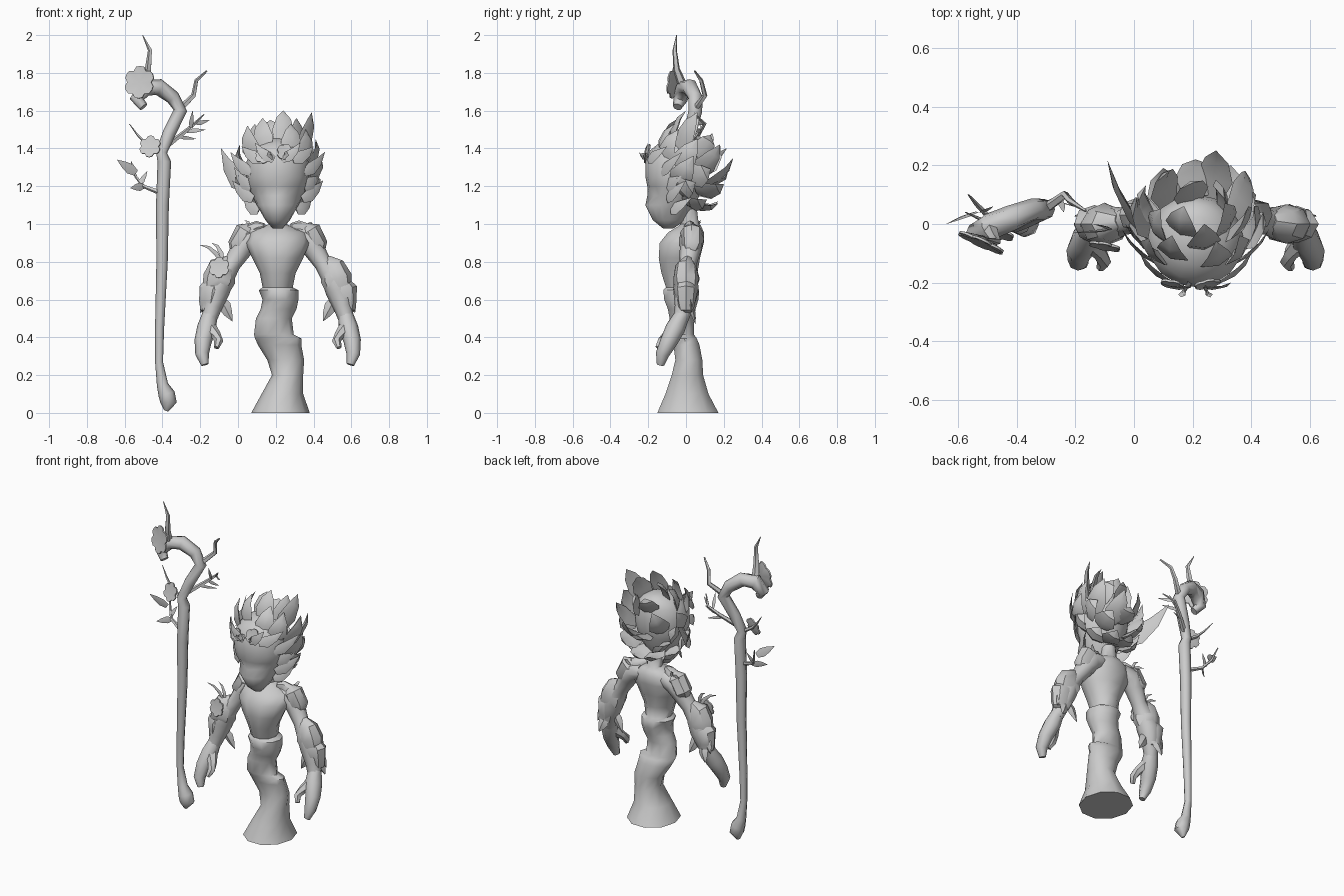
import bpy, bmesh, math, random
from mathutils import Vector as V

random.seed(4)
CX = 0.21  # centre line of the figure
mat = bpy.data.materials.new("bark grey")
mat.diffuse_color = (0.6, 0.6, 0.6, 1)


def finish(name, bm, angle=50):
    bmesh.ops.recalc_face_normals(bm, faces=bm.faces)
    me = bpy.data.meshes.new(name)
    bm.to_mesh(me)
    bm.free()
    ob = bpy.data.objects.new(name, me)
    bpy.context.collection.objects.link(ob)
    me.materials.append(mat)
    bpy.ops.object.select_all(action='DESELECT')
    ob.select_set(True)
    bpy.context.view_layer.objects.active = ob
    bpy.ops.object.shade_smooth_by_angle(angle=math.radians(angle))
    return ob


def bridge(bm, rings):
    for a, b in zip(rings, rings[1:]):
        n = len(a)
        for i in range(n):
            bm.faces.new((a[i], a[(i + 1) % n], b[(i + 1) % n], b[i]))
    bm.faces.new(rings[0])
    bm.faces.new(rings[-1])


def stack(name, rows, sides):
    """Horizontal rings: z, x min, x max, y min, y max."""
    bm, rings = bmesh.new(), []
    for z, x0, x1, y0, y1 in rows:
        rings.append([bm.verts.new(((x0 + x1) / 2 + (x1 - x0) / 2 * math.cos(t),
                                    (y0 + y1) / 2 + (y1 - y0) / 2 * math.sin(t), z))
                      for t in (2 * math.pi * i / sides for i in range(sides))])
    bridge(bm, rings)
    return finish(name, bm)


def add_tube(bm, pts, sides=7, flat=1.0, ref=(0, 1, 0), rough=0):
    """Rings across a path of x, y, z, radius; ref is the thin direction."""
    P, rings = [V(p[:3]) for p in pts], []
    for i, p in enumerate(pts):
        t = (P[min(i + 1, len(P) - 1)] - P[max(i - 1, 0)]).normalized()
        a = t.cross(V(ref)).normalized()
        b = t.cross(a)
        rings.append([bm.verts.new(P[i] + p[3] * random.uniform(1 - rough, 1 + rough)
                                   * (a * math.cos(w) + b * math.sin(w) * flat))
                      for w in (2 * math.pi * k / sides for k in range(sides))])
    bridge(bm, rings)


def tube(name, pts, sides=7, flat=1.0, ref=(0, 1, 0)):
    bm = bmesh.new()
    add_tube(bm, pts, sides, flat, ref)
    return finish(name, bm)


def add_leaf(bm, base, tip, width, bend=(0, 0, 0), ref=(0, 1, 0), flat=0.15):
    b, t, k = V(base), V(tip), V(bend)
    pts = [(*(b.lerp(t, f) + k * 4 * f * (1 - f)), width * w)
           for f, w in ((0, .6), (.3, 1), (.65, .65), (1, .02))]
    add_tube(bm, pts, 4, flat, ref)


def flower(name, centre, normal, r, petals=6):
    """Shallow cup with a scalloped rim."""
    bm, n = bmesh.new(), V(normal).normalized()
    a = n.cross(V((0, 0, 1))).normalized()
    b = n.cross(a)
    c = V(centre)
    fronts, backs = [], []
    for i in range(petals * 4):
        w = 2 * math.pi * i / (petals * 4)
        rr = r * (.82, 1, 1.02, 1)[i % 4]
        p = c + rr * (a * math.cos(w) + b * math.sin(w)) + n * r * .1
        fronts.append(bm.verts.new(p))
        backs.append(bm.verts.new(p - n * .008))
    f0, b0 = bm.verts.new(c), bm.verts.new(c - n * r * .25)
    for i in range(len(fronts)):
        j = (i + 1) % len(fronts)
        bm.faces.new((fronts[i], fronts[j], f0))
        bm.faces.new((backs[j], backs[i], b0))
        bm.faces.new((fronts[j], fronts[i], backs[i], backs[j]))
    return finish(name, bm)


# Twisting trunk, chest and neck
stack("trunk_body", [
    (0, .07, .38, -.16, .18), (.1, .125, .345, -.115, .125), (.2, .18, .345, -.08, .095),
    (.28, .155, .35, -.06, .09), (.36, .105, .335, -.07, .075), (.395, .09, .335, -.08, .06),
    (.415, .085, .295, -.085, .045), (.5, .095, .285, -.09, .045), (.55, .12, .31, -.10, .055),
    (.6, .13, .32, -.12, .07), (.65, .11, .32, -.125, .075), (.665, .13, .29, -.11, .06),
    (.74, .115, .305, -.135, .065), (.82, .075, .345, -.15, .08), (.9, .04, .38, -.145, .10),
    (.955, .06, .36, -.10, .10), (.985, .13, .29, -.05, .085), (1.0, .165, .255, -.03, .07),
    (1.08, .165, .255, -.04, .06)], 10)

# Head with pointed chin
head = stack("head", [
    (.975, .185, .235, -.12, -.07), (1.02, .145, .275, -.175, 0), (1.10, .10, .32, -.215, .05),
    (1.15, .075, .345, -.205, .07), (1.2, .055, .365, -.205, .085), (1.25, .045, .375, -.215, .10),
    (1.33, .045, .375, -.215, .10), (1.39, .07, .35, -.19, .09), (1.43, .11, .31, -.14, .07),
    (1.455, .17, .25, -.08, .03)], 16)
# Eye hollows pressed into the face
for v in head.data.vertices:
    if 1.13 < v.co.z < 1.17 and v.co.y < -.12 and abs(v.co.x - CX) > .03:
        v.co.y += .025

# Long hair leaves sweeping up and back: rows of tips, each row with its leaf half-width
rows = {
    .06: [(.05, -.05, 1.52), (.13, -.04, 1.56), (.24, .0, 1.6), (.28, -.06, 1.53), (.39, .06, 1.59),
          (.36, -.04, 1.5), (.09, .05, 1.53), (.17, .06, 1.55), (.31, .07, 1.56)],
    .065: [(.41, .06, 1.45), (.44, .04, 1.36), (.01, .09, 1.42), (.28, .25, 1.35), (.38, .18, 1.42),
           (.12, .18, 1.42), (.20, .14, 1.48), (.27, .13, 1.47)],
    .07: [(.21, .22, 1.27), (.33, .2, 1.21), (.10, .19, 1.21), (.04, .13, 1.3), (.39, .13, 1.29),
          (.42, .05, 1.22), (.0, .05, 1.23), (.16, .17, 1.12), (.27, .17, 1.11), (.35, .11, 1.13),
          (.07, .11, 1.13)]}
bm, C = bmesh.new(), V((CX, -.04, 1.25))
for width, tips in rows.items():
    for t in tips:
        u = V(t) - C + V((0, -.10, -.16 if t[2] > 1.3 else -.05))
        u.normalize()
        base = C + V((u.x * .155, u.y * .14, u.z * .17))
        add_leaf(bm, base, t, width, u * .03, u, .3)
add_leaf(bm, (.05, -.06, 1.2), (-.09, .215, 1.4), .06, (-.02, 0, -.02), (-.8, -.2, .3), .25)
finish("hair_leaves", bm, 35)

# Leaf crown around the brow and cheeks
bm = bmesh.new()
for s in (-1, 1):
    for b, t, w in (((.02, -.215, 1.34), (.12, -.20, 1.43), .03), ((.08, -.2, 1.34), (.19, -.10, 1.41), .035),
                    ((.14, -.13, 1.27), (.25, -.02, 1.38), .035), ((.14, -.10, 1.19), (.23, .0, 1.30), .035),
                    ((.13, -.10, 1.13), (.24, .0, 1.23), .035), ((.10, -.08, 1.07), (.18, .03, 1.14), .035),
                    ((.02, -.2, 1.36), (.05, -.25, 1.385), .02)):
        add_leaf(bm, (CX + s * b[0], b[1], b[2]), (CX + s * t[0], t[1], t[2]), w,
                 (s * .008, -.01, -.01), (s * (b[0] + .03), b[1], .05), .2)
finish("brow_leaves", bm)
flower("brow_flower_left", (.13, -.205, 1.36), (-.2, -1, .3), .04, 5)
flower("brow_flower_right", (.25, -.205, 1.38), (.2, -1, .3), .045, 5)


def side(s, pts):
    return [(CX + s * p[0], *p[1:]) for p in pts]


for s, label in ((-1, "right"), (1, "left")):
    # Arm, hand and thumb
    tube(label + "_arm", side(s, [
        (.08, .03, .94, .05), (.15, .03, .925, .066), (.19, .025, .87, .058), (.24, .01, .79, .046),
        (.285, 0, .73, .06), (.32, 0, .65, .068), (.345, -.01, .56, .05), (.365, -.03, .49, .04)]), 8)
    tube(label + "_hand", side(s, [
        (.36, -.02, .52, .04), (.375, -.055, .45, .052), (.395, -.09, .38, .046),
        (.40, -.125, .31, .036), (.385, -.135, .255, .02)]), 8)
    tube(label + "_thumb", side(s, [
        (.36, -.06, .45, .038), (.325, -.10, .41, .026), (.312, -.13, .38, .024),
        (.325, -.15, .345, .014)]), 6)
    # Overlapping bark cuffs and splinters on the arm
    bm = bmesh.new()
    for cuff in ([(.255, .01, .81, .03), (.29, .0, .775, .068), (.31, .0, .71, .084), (.325, 0, .655, .07), (.33, 0, .64, .04)],
                 [(.32, .0, .70, .05), (.345, .0, .65, .078), (.355, .0, .58, .06), (.36, 0, .54, .05), (.36, 0, .53, .03)],
                 [(.14, .03, .985, .03), (.16, .03, .96, .066), (.205, .03, .88, .064), (.215, .025, .85, .04)],
                 [(.07, .0, .99, .015), (.10, .02, .985, .035), (.15, .03, .96, .045), (.19, .03, .93, .03)]):
        add_tube(bm, side(s, cuff), 8, .85, rough=.08)
    for b, t, w in (((.36, .02, .62), (.41, .03, .53), .035), ((.30, .0, .60), (.24, .01, .485), .035),
                    ((.35, .03, .56), (.385, .05, .47), .035)):
        add_leaf(bm, (CX + s * b[0], b[1], b[2]), (CX + s * t[0], t[1], t[2]), w, flat=.4)
    finish(label + "_bark_plates", bm, 40)

# Twigs and flower on one arm
flower("arm_flower", (-.10, -.075, .77), (-.2, -1, .2), .055)
bm = bmesh.new()
for b, t in (((-.09, -.02, .8), (-.205, -.03, .89)), ((-.08, -.02, .8), (-.14, .0, .9)),
             ((.35, .06, .95), (.39, .08, 1.01)), ((.06, .05, .95), (-.01, .08, .99)),
             ((.06, .05, .94), (.035, .08, 1.02))):
    add_leaf(bm, b, t, .012, (.01, 0, .02), flat=.4)
finish("arm_twigs", bm)

# Crooked staff with a knobbed foot
tube("staff", [
    (-.38, 0, .01, .01), (-.368, 0, .055, .044), (-.378, 0, .10, .044), (-.40, 0, .15, .03),
    (-.418, 0, .27, .021),
    (-.415, 0, .45, .024), (-.402, 0, .8, .03), (-.40, 0, 1.1, .034), (-.39, 0, 1.33, .036),
    (-.405, 0, 1.38, .03), (-.365, .02, 1.48, .034), (-.305, .05, 1.6, .036), (-.345, .05, 1.67, .038),
    (-.42, .02, 1.725, .044), (-.495, -.01, 1.72, .046), (-.535, -.03, 1.66, .038),
    (-.50, -.045, 1.62, .025)], 8)
flower("staff_top_flower", (-.52, -.06, 1.75), (-.45, -1, .15), .085)
flower("staff_middle_flower", (-.465, -.03, 1.41), (-.3, -1, .3), .058)

# Staff branches
branches = {
    "top": [(-.49, -.02, 1.74, .025), (-.475, -.05, 1.82, .018), (-.465, -.06, 1.92, .012), (-.505, -.05, 2.0, .002)],
    "hook": [(-.305, .05, 1.61, .018), (-.235, .1, 1.68, .014), (-.22, .08, 1.76, .011), (-.165, .045, 1.81, .005)],
    "middle": [(-.38, .01, 1.41, .016), (-.29, .07, 1.48, .012), (-.23, .1, 1.53, .009), (-.18, .05, 1.58, .003)],
    "low": [(-.42, 0, 1.17, .014), (-.5, .03, 1.20, .01), (-.54, .07, 1.25, .008), (-.565, .1, 1.33, .003)],
    "flower": [(-.4, 0, 1.37, .014), (-.48, 0, 1.42, .01), (-.53, .02, 1.47, .006), (-.575, .04, 1.53, .002)]}
for label, pts in branches.items():
    tube(label + "_branch", pts, 5)
# Thin leaves on the branches
bm = bmesh.new()
for b, t, w in (((-.54, .04, 1.27), (-.64, 0, 1.34), .028), ((-.5, .03, 1.2), (-.57, -.03, 1.19), .022),
                ((-.52, .04, 1.21), (-.48, .06, 1.28), .014), ((-.27, .08, 1.49), (-.17, .05, 1.5), .012),
                ((-.25, .08, 1.51), (-.24, .04, 1.6), .012), ((-.31, .05, 1.46), (-.22, .1, 1.45), .01),
                ((-.22, .09, 1.53), (-.15, .03, 1.55), .012)):
    add_leaf(bm, b, t, w)
finish("staff_leaves", bm)
